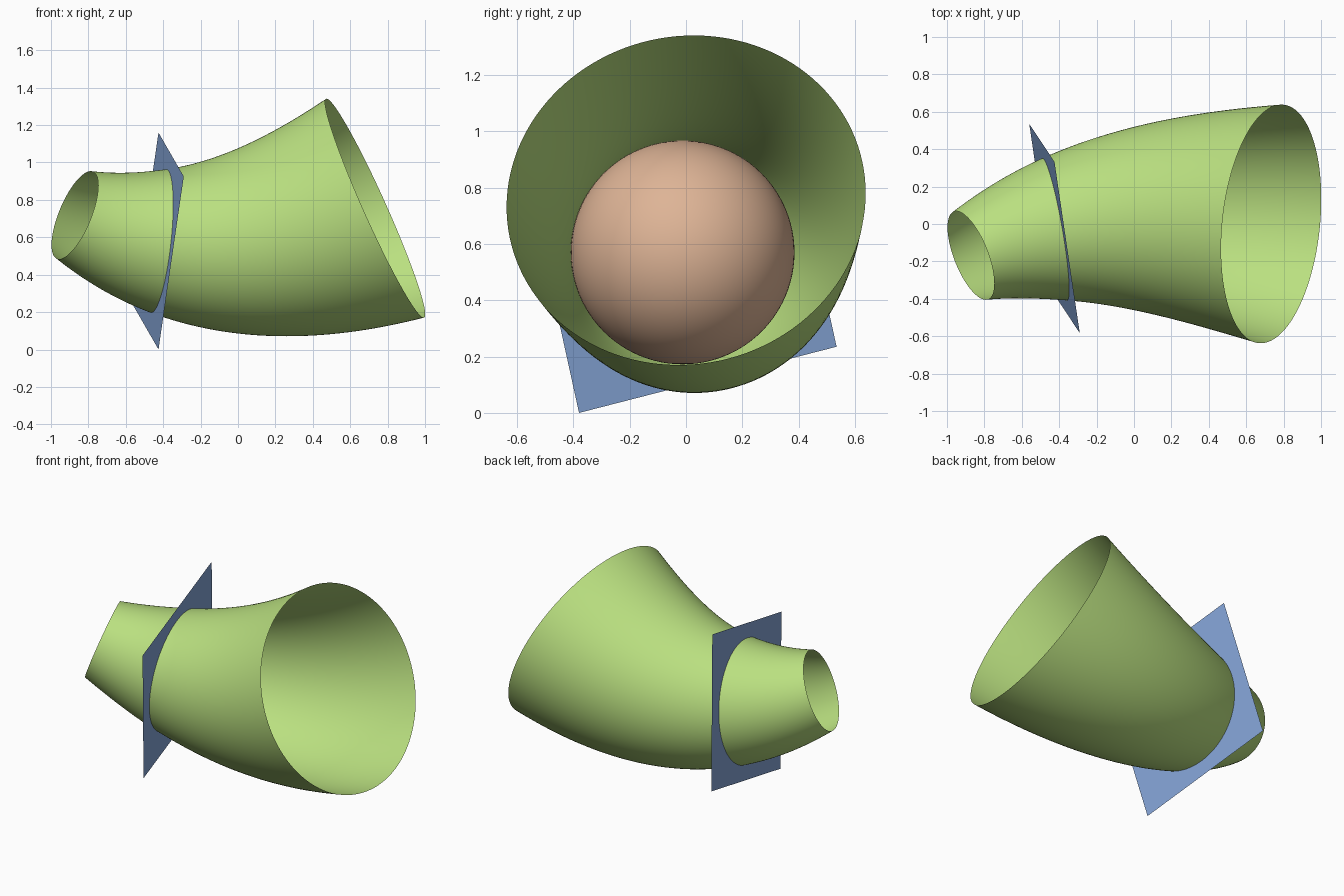
import bpy, bmesh, math
from mathutils import Vector

if "Cube" in bpy.data.objects:
    bpy.data.objects.remove(bpy.data.objects["Cube"])


def material(name, rgb):
    m = bpy.data.materials.new(name)
    m.diffuse_color = (*rgb, 1)
    m.use_nodes = True
    m.node_tree.nodes["Principled BSDF"].inputs["Base Color"].default_value = m.diffuse_color
    return m


def make_object(name, bm, mat, smooth=True):
    mesh = bpy.data.meshes.new(name)
    for f in bm.faces:
        f.smooth = smooth
    bm.to_mesh(mesh)
    bm.free()
    mesh.materials.append(mat)
    ob = bpy.data.objects.new(name, mesh)
    bpy.context.collection.objects.link(ob)
    return ob


green = material("light green", (0.491, 0.745, 0.216))
tan = material("tan", (0.73, 0.456, 0.305))
blue = material("blue", (0.231, 0.371, 0.672))

# Spine knots: x, then (value, slope) for y, z and sphere radius
KNOTS = [
    (-0.813, (-0.145, 0.392), (0.694, -0.415), (0.261, 0.30)),
    (-0.33, (-0.012, 0.175), (0.570, -0.109), (0.3975, 0.25)),
    (0.8325, (-0.010, -0.105), (0.800, 0.448), (0.650, 0.185)),
]


def hermite(a, b, h, t):
    (p, m), (q, n) = a, b
    return ((2*t**3 - 3*t**2 + 1)*p + (t**3 - 2*t**2 + t)*h*m
            + (3*t**2 - 2*t**3)*q + (t**3 - t**2)*h*n)


def spine(x):
    k0, k1 = KNOTS[:2] if x < KNOTS[1][0] else KNOTS[1:]
    h = k1[0] - k0[0]
    y, z, r = (hermite(k0[i], k1[i], h, (x - k0[0])/h) for i in (1, 2, 3))
    return Vector((x, y, z)), r


# Tube: envelope of the growing spheres along the spine
STEPS, SIDES = 72, 128
bm = bmesh.new()
rings = []
x0, x1 = KNOTS[0][0], KNOTS[-1][0]
for i in range(STEPS + 1):
    x = x0 + (x1 - x0)*i/STEPS
    c, r = spine(x)
    (ca, ra), (cb, rb) = spine(x - 1e-3), spine(x + 1e-3)
    n = (cb - ca).normalized()
    s = (rb - ra)/(cb - ca).length
    u = Vector((0, 1, 0)).cross(n).normalized()
    v = n.cross(u)
    mid, rad = c - n*r*s, r*math.sqrt(1 - s*s)
    rings.append([bm.verts.new(mid + rad*(u*math.cos(a) + v*math.sin(a)))
                  for a in (2*math.pi*j/SIDES for j in range(SIDES))])
for a, b in zip(rings, rings[1:]):
    for j in range(SIDES):
        k = (j + 1) % SIDES
        bm.faces.new((a[j], a[k], b[k], b[j]))
make_object("flared_tube", bm, green)

# Sphere touching the tube from inside
centre, radius = spine(KNOTS[1][0])
bm = bmesh.new()
bmesh.ops.create_uvsphere(bm, u_segments=96, v_segments=48, radius=radius)
bmesh.ops.translate(bm, verts=bm.verts, vec=centre)
make_object("inner_sphere", bm, tan)

# Square plane through the circle of contact
bm = bmesh.new()
corners = [(-0.56, 0.535, 0.235), (-0.425, -0.38, 0.0),
           (-0.29, -0.583, 0.925), (-0.425, 0.332, 1.16)]
bm.faces.new([bm.verts.new(p) for p in corners])
make_object("cutting_plane", bm, blue, smooth=False)
